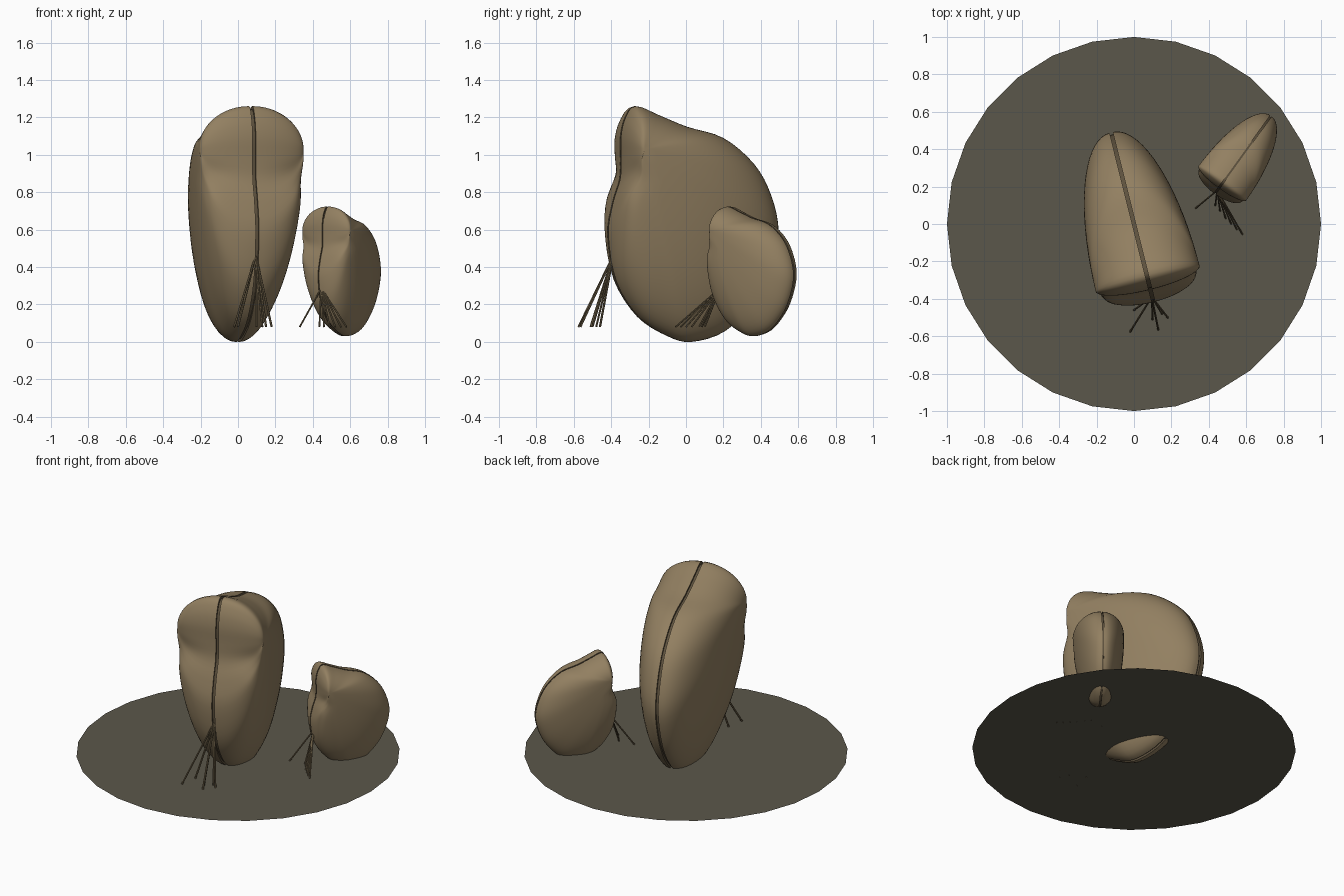
import bpy, bmesh, math
from mathutils import Vector, Matrix

cube = bpy.data.objects.get("Cube")
if cube:
    bpy.data.objects.remove(cube, do_unlink=True)


def material(name, rgb):
    mat = bpy.data.materials.new(name)
    mat.use_nodes = True
    mat.diffuse_color = (*rgb, 1)
    mat.node_tree.nodes["Principled BSDF"].inputs["Base Color"].default_value = (*rgb, 1)
    return mat


SHELL = material("shell tan", (0.29, 0.215, 0.12))
SEAM = material("seam brown", (0.11, 0.082, 0.047))
THREAD = material("thread brown", (0.16, 0.12, 0.065))
GROUND = material("ground olive grey", (0.105, 0.097, 0.07))


def add_object(name, bm, mats):
    mesh = bpy.data.meshes.new(name)
    bm.to_mesh(mesh)
    bm.free()
    for mat in mats:
        mesh.materials.append(mat)
    obj = bpy.data.objects.new(name, mesh)
    bpy.context.collection.objects.link(obj)
    return obj


# Outline of the shell along its seam (depth, height)
OUTLINE = [Vector(p) for p in (
    (.03, 0), (.21, .055), (.36, .2), (.455, .37), (.505, .58), (.465, .78), (.37, .95),
    (.2, 1.09), (0, 1.15), (-.15, 1.21), (-.28, 1.26), (-.335, 1.2), (-.36, 1.1),
    (-.36, .98), (-.365, .87), (-.405, .74), (-.43, .57), (-.385, .32), (-.26, .13), (-.1, .03))]
BEAK = Vector((-.30, 1.03))
MIDDLE = Vector((0, .6))
HALF_WIDTH, GAP = .277, .009


def smooth_outline(points, steps):
    """Closed Catmull-Rom curve through the points."""
    out, n = [], len(points)
    for i in range(n):
        a, b, c, d = (points[(i + k) % n] for k in (-1, 0, 1, 2))
        for j in range(steps):
            t = j / steps
            out.append((b * 2 + (c - a) * t + (a * 2 - b * 5 + c * 4 - d) * t**2
                        + (b * 3 - a - c * 3 + d) * t**3) / 2)
    return out


def valve_point(rim, angle, side):
    """Point on a domed valve: angle 0 at the beak, a quarter turn at the rim."""
    p = BEAK.lerp(rim, math.sin(angle))
    w = HALF_WIDTH * math.cos(angle)
    # Dimple under the beak
    dent = math.exp(-((p.x + .3) / .08)**2 - ((p.y - .86) / .08)**2)
    return Vector((side * (w + GAP), p.x + .06 * dent * (w / HALF_WIDTH)**2, p.y))


def make_shell(name, location, turn, scale):
    rims = smooth_outline(OUTLINE, 4)
    rings = 18
    angles = [math.pi / 2 * i / rings for i in range(1, rings + 1)]
    # Rings run from one beak, through the recessed seam, to the other beak
    loops = [[valve_point(r, a, -1) for r in rims] for a in angles]
    for side in (-1, 1):
        inner = [MIDDLE.lerp(r, .975) for r in rims]
        loops.append([Vector((side * GAP, p.x, p.y)) for p in inner])
    loops += [[valve_point(r, a, 1) for r in rims] for a in reversed(angles)]

    bm = bmesh.new()
    verts = [[bm.verts.new(p) for p in loop] for loop in loops]
    n = len(rims)
    for k in range(len(verts) - 1):
        for i in range(n):
            j = (i + 1) % n
            face = bm.faces.new((verts[k][i], verts[k][j], verts[k + 1][j], verts[k + 1][i]))
            face.material_index = int(rings - 1 <= k <= rings + 1)
    for side, loop in ((-1, verts[0]), (1, verts[-1])):
        pole = bm.verts.new(valve_point(BEAK, 0, side))
        for i in range(n):
            bm.faces.new((pole, loop[i], loop[(i + 1) % n]))
    bmesh.ops.recalc_face_normals(bm, faces=bm.faces)
    obj = add_object(name, bm, (SHELL, SEAM))
    obj.location = location
    obj.rotation_euler.z = math.radians(turn)
    obj.scale = (scale,) * 3
    bpy.ops.object.select_all(action="DESELECT")
    obj.select_set(True)
    bpy.context.view_layer.objects.active = obj
    bpy.ops.object.shade_smooth_by_angle(angle=math.radians(45))


def make_threads(name, start, ends, radius):
    """Thin anchoring threads fanning from the seam to the ground."""
    bm = bmesh.new()
    for x, y in ends:
        a, b = Vector(start), Vector((x, y, .08))
        turn = (b - a).to_track_quat("Z", "Y").to_matrix().to_4x4()
        bmesh.ops.create_cone(bm, cap_ends=True, segments=6, radius1=radius, radius2=radius,
                              depth=(b - a).length,
                              matrix=Matrix.Translation((a + b) / 2) @ turn)
    add_object(name, bm, (THREAD,))


make_shell("large_shell", (0, 0, 0), 14, 1)
make_shell("small_shell", (.57, .353, .03), -35.8, .55)

make_threads("large_shell_threads", (.095, -.39, .46),
             ((-.02, -.575), (0, -.46), (.1, -.51), (.13, -.565), (.15, -.48), (.18, -.5)), .006)
make_threads("small_shell_threads", (.445, .18, .285),
             ((.33, .085), (.435, .1), (.46, .07), (.49, .03), (.52, 0), (.55, -.03), (.58, -.055)), .005)

# Flat round ground sheet
bm = bmesh.new()
bmesh.ops.create_circle(bm, cap_ends=True, segments=28, radius=1,
                        matrix=Matrix.Translation((0, 0, .08)))
add_object("ground_disc", bm, (GROUND,))
